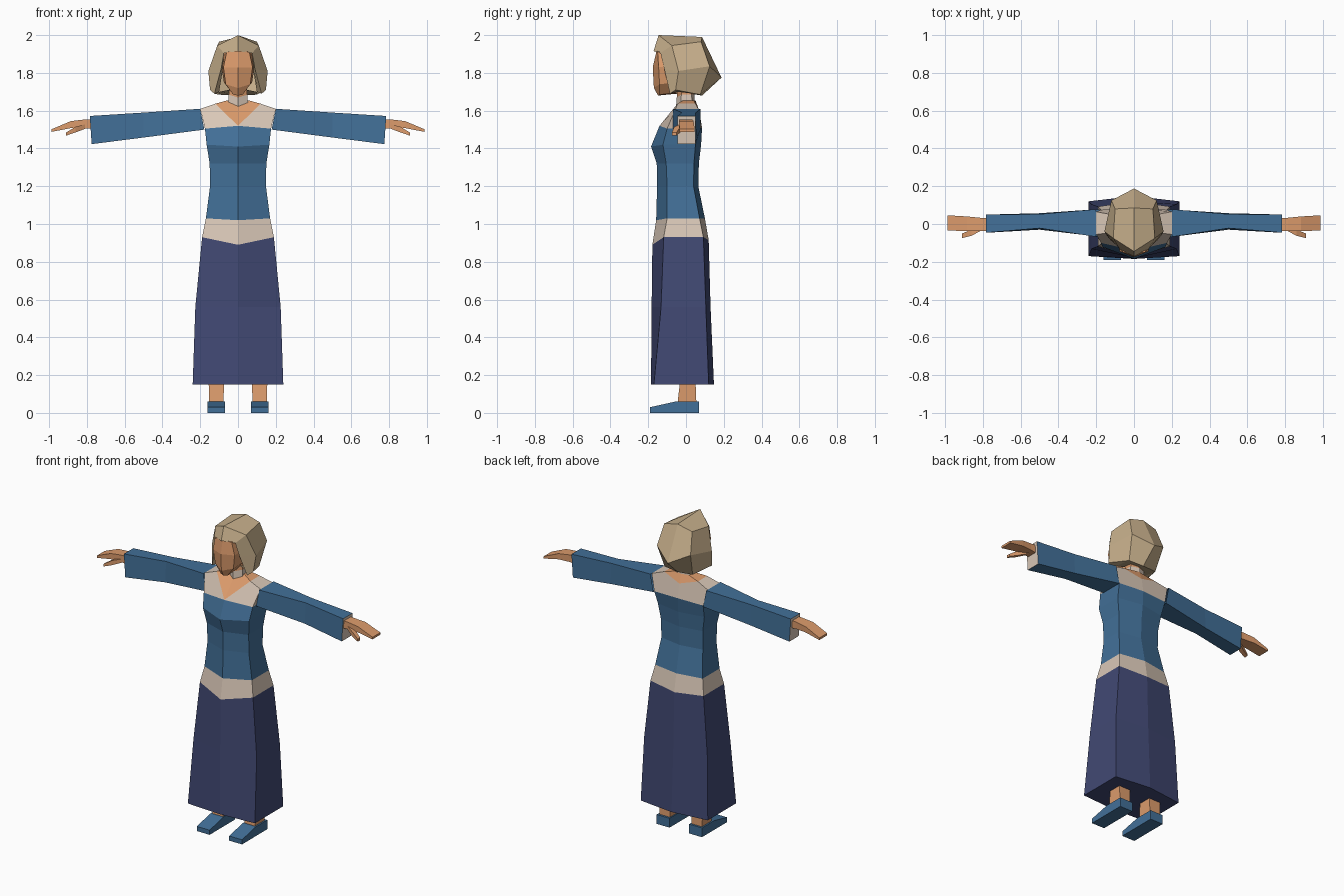
import bpy, bmesh

if "Cube" in bpy.data.objects:
    bpy.data.objects.remove(bpy.data.objects["Cube"])


def material(name, r, g, b):
    m = bpy.data.materials.new(name)
    m.diffuse_color = (r, g, b, 1)
    m.use_nodes = True
    m.node_tree.nodes["Principled BSDF"].inputs["Base Color"].default_value = m.diffuse_color
    return m


BLUE = material("blue cloth", .055, .162, .314)
NAVY = material("navy cloth", .053, .066, .172)
CREAM = material("cream cloth", .69, .57, .47)
SKIN = material("skin", .72, .33, .15)
HAIR = material("ash blonde hair", .57, .43, .26)


def build(name, verts, faces, mats, rule=None):
    """Mirror the right half across x = 0, weld the seam and make the object."""
    bm = bmesh.new()
    for side in (1, -1):
        vs = [bm.verts.new((x * side, y, z)) for x, y, z in verts]
        for i, f in enumerate(faces):
            face = bm.faces.new([vs[k] for k in f][::side])
            face.material_index = rule[i] if rule else 0
    bmesh.ops.remove_doubles(bm, verts=bm.verts, dist=0.0005)
    bmesh.ops.recalc_face_normals(bm, faces=bm.faces)
    me = bpy.data.meshes.new(name)
    bm.to_mesh(me)
    bm.free()
    for m in mats:
        me.materials.append(m)
    ob = bpy.data.objects.new(name, me)
    bpy.context.collection.objects.link(ob)
    return ob


def loft(name, rings, mat, closed=True, start=False, end=False, end_mat=None):
    """Skin a list of rings; caps are optional."""
    n = len(rings[0])
    verts = [p for r in rings for p in r]
    faces = [(a * n + i, a * n + (i + 1) % n, (a + 1) * n + (i + 1) % n, (a + 1) * n + i)
             for a in range(len(rings) - 1) for i in range(n if closed else n - 1)]
    rule = [0] * len(faces)
    if start:
        faces.append(tuple(range(n))[::-1])
        rule.append(0)
    if end:
        faces.append(tuple(range(len(verts) - n, len(verts))))
        rule.append(1 if end_mat else 0)
    return build(name, verts, faces, [mat] + ([end_mat] if end_mat else []), rule)


def body_ring(w, z, fc, f, b, bc, zf=None, zb=None):
    """Half of a six-sided ring: front centre, two side corners, back centre."""
    return [(0, fc, zf or z), (w, f, z), (w, b, z), (0, bc, zb or z)]


def box_ring(x, y0, y1, z0, z1, lean=0):
    return [(x - lean, y0, z0), (x - lean, y1, z0), (x, y1, z1), (x, y0, z1)]


# Dress: long skirt, waist sash and bodice
hem = body_ring(.24, .15, -.185, -.17, .12, .148)
hip = body_ring(.19, .93, -.178, -.118, .092, .12, .89, .915)
waist = body_ring(.17, 1.03, -.158, -.10, .072, .10, 1.02, 1.03)
chest_top = body_ring(.175, 1.505, -.14, -.10, .075, .085, 1.52, 1.51)
loft("skirt", [hem, body_ring(.226, .56, -.182, -.132, .105, .13), hip], NAVY,
     closed=False, start=True)
loft("sash", [hip, waist], CREAM, closed=False)
loft("bodice", [waist,
                body_ring(.148, 1.2, -.153, -.10, .04, .065),
                body_ring(.15, 1.32, -.155, -.105, .042, .068),
                body_ring(.166, 1.42, -.185, -.122, .05, .08, 1.41),
                chest_top], BLUE, closed=False)

# Yoke: cream collar with bare skin around the neck
yoke = chest_top + [
    (.2, -.055, 1.61), (.2, .065, 1.61),          # shoulder 4, 5
    (.12, -.045, 1.637), (.12, .05, 1.637),       # collar corner 6, 7
    (0, .07, 1.60),                               # collar back 8
    (0, -.05, 1.625), (.055, -.015, 1.655),       # neck base 9, 10
    (.05, .04, 1.655), (0, .05, 1.655)]           # neck base 11, 12
build("yoke", yoke,
      [(0, 1, 4, 6), (1, 2, 5, 4), (2, 3, 8, 7, 5), (4, 5, 7, 6),
       (0, 6, 10, 9), (6, 7, 11, 10), (7, 8, 12, 11)],
      [CREAM, SKIN], [0, 0, 0, 0, 1, 1, 1])

# Neck and choker


def neck_ring(z, s=1.0, dip=0):
    return [(0, -.05 * s, z - dip), (.05 * s, -.025 * s, z),
            (.05 * s, .03 * s, z), (0, .045 * s, z)]


loft("choker", [neck_ring(1.63, 1.05, .015), neck_ring(1.685, 1.0, .015)], CREAM, closed=False)
loft("neck", [neck_ring(1.64, .96, .015), neck_ring(1.76, .96)], SKIN, closed=False)

# Face: shallow mask with a centre ridge, plus the jaw underneath
face_rim = [(0, -.155, 1.92), (.06, -.15, 1.91), (.077, -.145, 1.83),
            (.065, -.14, 1.74), (.025, -.14, 1.685), (0, -.148, 1.68)]
ridge = [(0, -.176, 1.83), (0, -.17, 1.72)]
back_rim = [(x * 1.15, -.05, z + .01) for x, y, z in face_rim]
faces = [(0, 6, 2, 1), (6, 7, 3, 2), (7, 5, 4, 3)]
faces += [(i, i + 1, i + 9, i + 8) for i in range(5)]
build("face", face_rim + ridge + back_rim, faces, [SKIN])

# Hair: faceted bob, open around the face
hair = [
    (0, -.172, 1.915), (0, -.145, 2.0), (0, .085, 1.99), (0, .188, 1.775), (0, .085, 1.68),  # 0-4
    (.11, -.075, 1.945), (.10, .08, 1.965),               # crown 5, 6
    (.157, -.04, 1.81), (.12, .125, 1.835),               # side 7, 8
    (.148, -.055, 1.71), (.10, .075, 1.685),              # lower 9, 10
    (.075, -.135, 1.905), (.09, -.115, 1.82), (.125, -.085, 1.69),  # face edge 11-13
    (.08, -.05, 1.82), (.10, -.045, 1.70), (0, -.03, 1.72)]  # inner side 14-16
build("hair", hair,
      [(0, 1, 5, 11), (1, 2, 6, 5), (2, 3, 8, 6), (5, 6, 8, 7), (3, 4, 10, 8),
       (7, 8, 10, 9), (11, 5, 7, 12), (12, 7, 9, 13),
       (11, 12, 14), (12, 13, 15, 14), (9, 10, 15, 13), (10, 4, 16, 15)], [HAIR])

# Sleeves, with cream cuff ends
loft("sleeves", [box_ring(.2, -.068, .078, 1.50, 1.61, .022),
                 [(.5, -.03, 1.458), (.5, .057, 1.458), (.5, .052, 1.59), (.5, -.022, 1.59)],
                 box_ring(.785, -.046, .05, 1.423, 1.572, .01)],
     BLUE, end=True, end_mat=CREAM)

# Hands and thumbs
loft("hands", [box_ring(.77, -.036, .032, 1.505, 1.555),
               box_ring(.815, -.036, .033, 1.508, 1.553),
               box_ring(.885, -.038, .04, 1.508, 1.545),
               box_ring(.987, -.034, .046, 1.488, 1.502)], SKIN, end=True)
loft("thumbs", [box_ring(.80, -.03, .0, 1.508, 1.53),
                box_ring(.86, -.062, -.03, 1.485, 1.515),
                box_ring(.91, -.075, -.05, 1.468, 1.485)], SKIN, end=True)

# Legs and shoes


def foot_ring(z, x0, x1, y0, y1):
    return [(x0, y0, z), (x1, y0, z), (x1, y1, z), (x0, y1, z)]


loft("legs", [foot_ring(.05, .078, .152, -.045, .055),
              foot_ring(.18, .072, .156, -.03, .05)], SKIN, end=True)
loft("shoes", [[(x, y, z) for x, z in ((.07, 0), (.162, 0), (.162, h), (.07, h))]
               for y, h in ((-.19, .03), (-.055, .06), (.068, .06))],
     BLUE, start=True, end=True)
